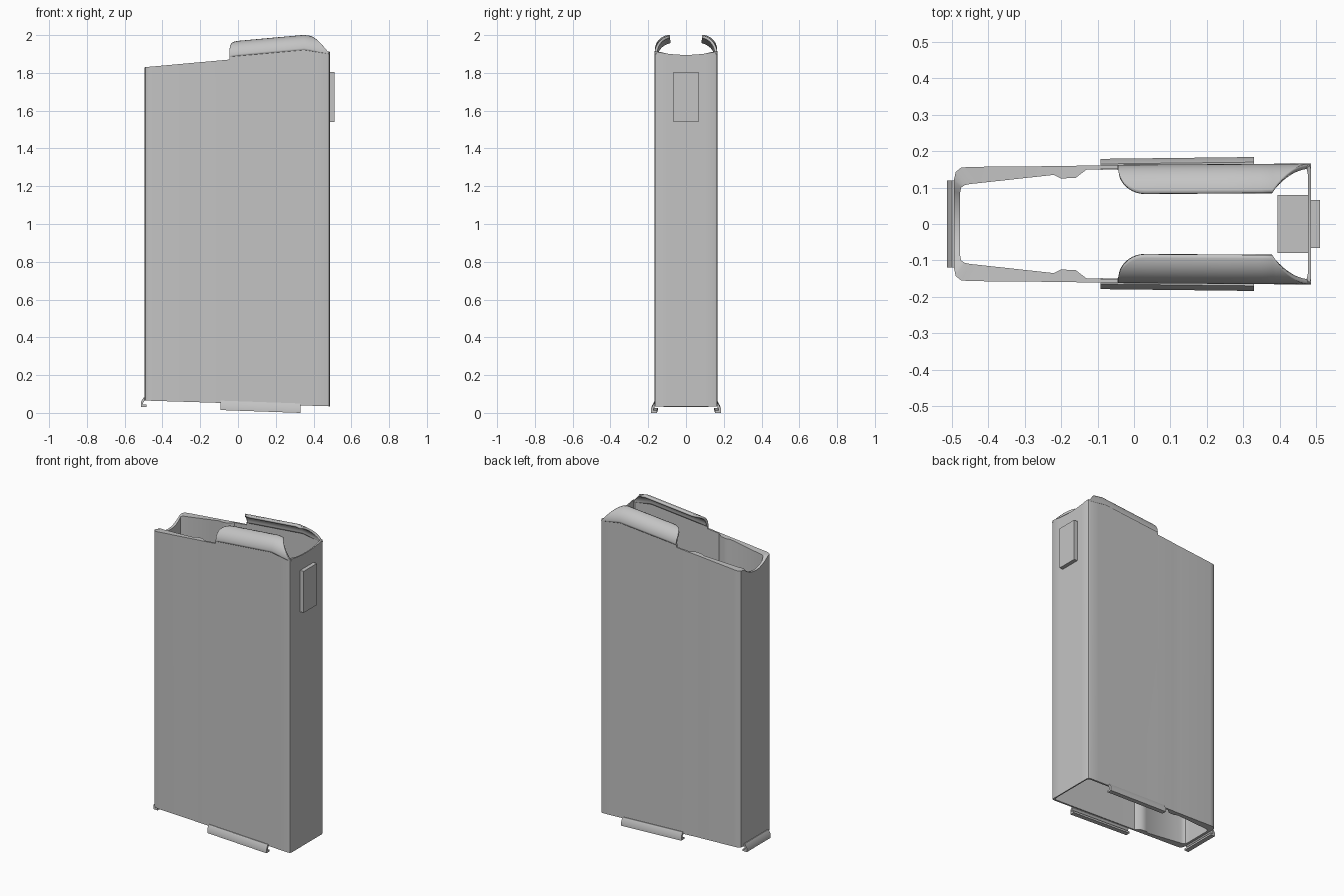
import bpy, bmesh, math

cube = bpy.data.objects.get("Cube")
if cube:
    bpy.data.objects.remove(cube, do_unlink=True)

grey = bpy.data.materials.new("plain_grey")
grey.use_nodes = True
grey.diffuse_color = (0.55, 0.55, 0.55, 1)
for node in grey.node_tree.nodes:
    if node.type == 'BSDF_PRINCIPLED':
        node.inputs["Base Color"].default_value = grey.diffuse_color


def finish(bm, name, fix_normals=True):
    if fix_normals:
        bmesh.ops.recalc_face_normals(bm, faces=bm.faces)
    mesh = bpy.data.meshes.new(name)
    bm.to_mesh(mesh)
    bm.free()
    mesh.materials.append(grey)
    obj = bpy.data.objects.new(name, mesh)
    bpy.context.collection.objects.link(obj)
    bpy.ops.object.select_all(action='DESELECT')
    obj.select_set(True)
    bpy.context.view_layer.objects.active = obj
    bpy.ops.object.shade_smooth_by_angle(angle=math.radians(35))
    return obj


LIP_START, LIP_END, RADIUS = -0.045, 0.486, 0.08


def lip_base(x):
    """Height where the wall starts to curl into the lip."""
    if x > 0.35:
        return 1.921 - 0.021 * (x - 0.35) / 0.136
    return 1.885 + 0.09 * (x + 0.05)


def wall_bottom(x):
    return 0.05 - 0.031 * x


def wall_top(x, y):
    if x < -0.46:  # scooped back edge
        return 1.832 - 0.05 * max(0, 1 - (y / 0.125) ** 2)
    if x < LIP_START:
        return 1.83 + 0.09 * (x + 0.495)
    if x > 0.472:  # dished front edge
        return 1.895 + 0.015 * (y / 0.15) ** 2
    return lip_base(x)


# Shell wall: matching outer and inner plan points, back centre to front centre
half = [
    (-.495, 0, -.478, 0), (-.495, .03, -.478, .03), (-.495, .06, -.478, .06),
    (-.495, .09, -.478, .085), (-.495, .12, -.475, .1), (-.49, .143, -.465, .107),
    (-.475, .155, -.45, .11), (-.45, .157, -.43, .112), (-.22, .159, -.22, .135),
    (-.2, .159, -.2, .125), (-.16, .16, -.16, .127), (-.13, .161, -.13, .15),
    (-.046, .162, -.046, .151), (-.044, .162, -.044, .151), (.35, .165, .35, .154),
    (.41, .166, .41, .154), (.47, .166, .47, .154), (.482, .163, .475, .15),
    (.486, .152, .478, .135), (.486, .1, .478, .1), (.486, .05, .478, .05),
    (.486, 0, .478, 0),
]
loop = half + [(a, -b, c, -d) for a, b, c, d in reversed(half[1:-1])]
bm = bmesh.new()
rings = [[], [], [], []]
for ox, oy, ix, iy in loop:
    top = wall_top(ox, oy)
    corners = ((ox, oy, wall_bottom(ox)), (ox, oy, top),
               (ix, iy, top), (ix, iy, wall_bottom(ix)))
    for ring, co in zip(rings, corners):
        ring.append(bm.verts.new(co))
n = len(loop)
for k in range(4):
    a, b = rings[k], rings[(k + 1) % 4]
    for i in range(n):
        j = (i + 1) % n
        bm.faces.new((a[i], a[j], b[j], b[i]))
finish(bm, "shell_wall")


# Curled lips with rounded back corner and swept front edge
def lip_reach(x):
    """Cosine of the angle at which the lip ends."""
    if x < 0.03:
        return 1 - math.sqrt(max(0, 1 - ((0.03 - x) / 0.075) ** 2))
    if x > 0.38:
        t = (x - 0.38) / (LIP_END - 0.38)
        return 1 - (1 - t) ** 2
    return 0


stations = [LIP_START + 0.075 * (1 - math.cos(i * math.pi / 20)) for i in range(11)]
stations += [0.15, 0.25, 0.35]
stations += [0.38 + (LIP_END - 0.38) * i / 10 for i in range(11)]
STEPS = 12
for side, label in ((1, "left"), (-1, "right")):
    bm = bmesh.new()
    grid = []
    for x in stations:
        end = math.acos(min(0.9999, lip_reach(x)))
        wall = 0.163 + 0.006 * x
        row = []
        for k in range(STEPS + 1):
            a = end * k / STEPS
            row.append(bm.verts.new((x, side * (wall - RADIUS * (1 - math.cos(a))),
                                     lip_base(x) + RADIUS * math.sin(a))))
        grid.append(row)
    for r, s in zip(grid, grid[1:]):
        for k in range(STEPS):
            quad = (r[k], r[k + 1], s[k + 1], s[k])
            bm.faces.new(quad if side > 0 else quad[::-1])
    lip = finish(bm, label + "_lip", False)
    mod = lip.modifiers.new("thickness", 'SOLIDIFY')
    mod.thickness = 0.014
    mod.offset = -1


# Hooked rails round the bottom edge: (outward, up) section
section = [(-.004, .05), (.004, .05), (.018, .025), (.018, 0), (-.012, 0),
           (-.012, .012), (.006, .012), (.006, .022), (-.004, .036)]


def rail(name, start, end, out):
    """Sweep the hook section from start to end, facing the out direction."""
    bm = bmesh.new()
    ends = []
    for p in (start, end):
        ends.append([bm.verts.new((p[0] + out[0] * d, p[1] + out[1] * d, p[2] + h))
                     for d, h in section])
    a, b = ends
    for i in range(len(a)):
        j = (i + 1) % len(a)
        bm.faces.new((a[i], a[j], b[j], b[i]))
    bm.faces.new(a)
    bm.faces.new(b)
    finish(bm, name)


for side, label in ((1, "left"), (-1, "right")):
    rail(label + "_bottom_rail", (-0.092, side * 0.161, 0.015),
         (0.33, side * 0.166, 0), (0, side))
rail("back_bottom_rail", (-0.496, -0.12, 0.032), (-0.496, 0.12, 0.032), (-1, 0))


# Catch block on the front wall, and its backing inside
def box(name, low, high):
    bm = bmesh.new()
    bmesh.ops.create_cube(bm, size=1)
    for v in bm.verts:
        v.co = [(l + h) / 2 + c * (h - l) for l, h, c in zip(low, high, v.co)]
    finish(bm, name)


box("front_catch", (0.48, -0.066, 1.54), (0.511, 0.066, 1.805))
box("inner_catch_block", (0.395, -0.08, 1.54), (0.48, 0.08, 1.8))
